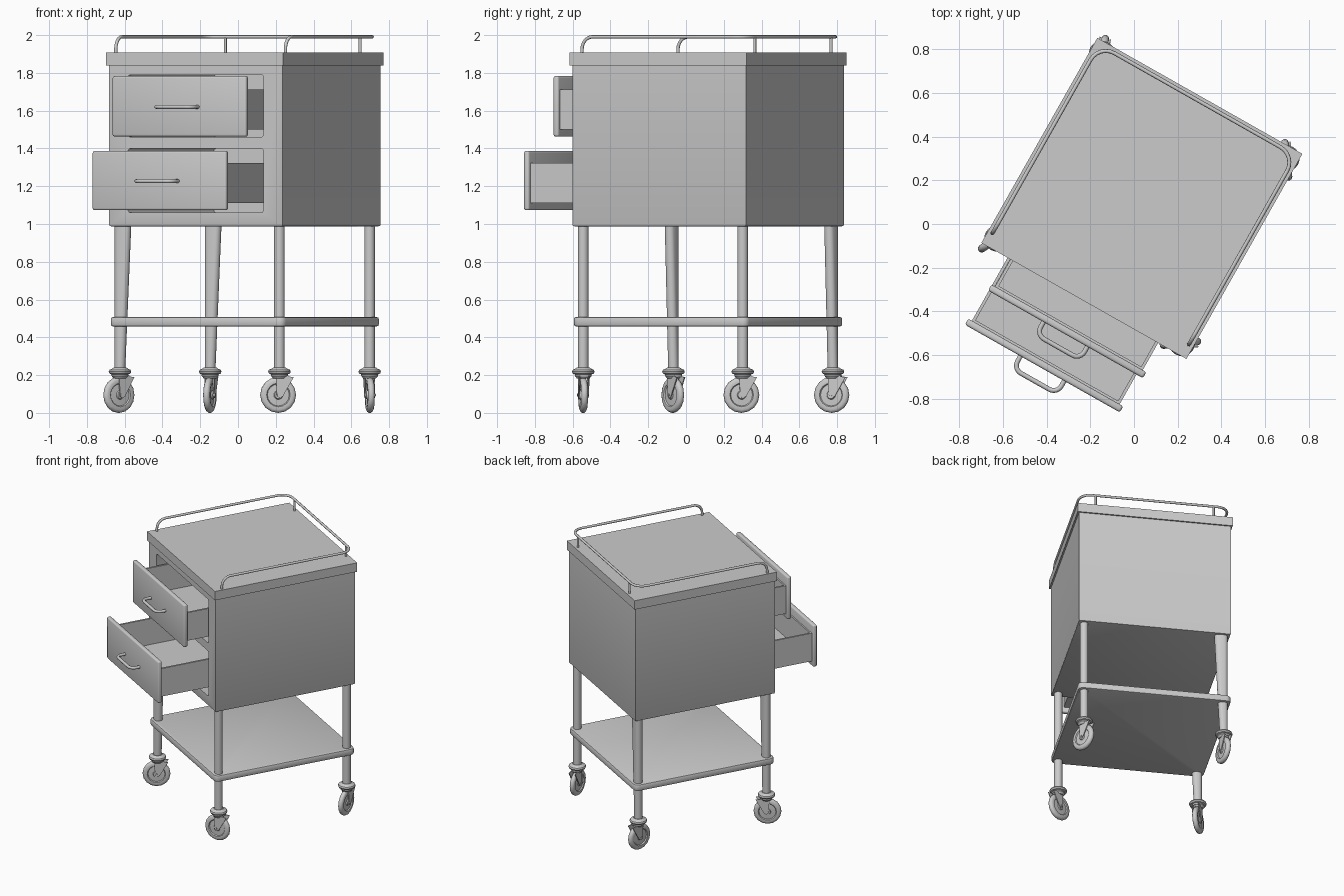
import bpy, bmesh, math
from mathutils import Vector, Matrix

if "Cube" in bpy.data.objects:
    bpy.data.objects.remove(bpy.data.objects["Cube"])

# The whole trolley is built square to the axes, then turned and shifted at the end
PLACE = Matrix.Translation((0.036, 0.117, 0)) @ Matrix.Rotation(math.radians(-29.5), 4, 'Z')


def finish(name, bm):
    bmesh.ops.recalc_face_normals(bm, faces=bm.faces[:])
    me = bpy.data.meshes.new(name)
    bm.to_mesh(me)
    bm.free()
    ob = bpy.data.objects.new(name, me)
    bpy.context.collection.objects.link(ob)
    return ob


def box_bm(lo, hi):
    lo, hi = Vector(lo), Vector(hi)
    bm = bmesh.new()
    bmesh.ops.create_cube(bm, size=1, matrix=Matrix.Translation((lo + hi) / 2)
                          @ Matrix.Diagonal((*(hi - lo), 1)))
    return bm


def bevel(bm, test, width, segs):
    es = [e for e in bm.edges if test(e)]
    bmesh.ops.bevel(bm, geom=es, offset=width, segments=segs, profile=0.5, affect='EDGES')


def along(e, axis):
    d = e.verts[1].co - e.verts[0].co
    return abs(d[axis]) > 0.99 * d.length


def tube(name, pts, fillets, radius):
    """Round bar along a path whose right-angle corners are filleted."""
    pts = [Vector(p) for p in pts]
    path = [pts[0]]
    for a, p, b, r in zip(pts, pts[1:], pts[2:], fillets):
        d1, d2 = (a - p).normalized(), (b - p).normalized()
        c = p + r * (d1 + d2)
        for i in range(7):
            t = math.pi / 2 * i / 6
            path.append(c - r * d2 * math.cos(t) - r * d1 * math.sin(t))
    path.append(pts[-1])
    cu = bpy.data.curves.new(name, 'CURVE')
    cu.dimensions = '3D'
    cu.bevel_depth, cu.bevel_resolution, cu.use_fill_caps = radius, 2, True
    sp = cu.splines.new('POLY')
    sp.points.add(len(path) - 1)
    for q, co in zip(sp.points, path):
        q.co = (*co, 1)
    ob = bpy.data.objects.new(name, cu)
    bpy.context.collection.objects.link(ob)


def lathe(name, profile, segs, matrix):
    """Spin (radius, height) points around z, closing both ends."""
    bm = bmesh.new()
    rings = [[bm.verts.new((r * math.cos(2 * math.pi * i / segs),
                            r * math.sin(2 * math.pi * i / segs), z)) for i in range(segs)]
             for r, z in profile]
    for a, b in zip(rings, rings[1:]):
        for i in range(segs):
            j = (i + 1) % segs
            bm.faces.new((a[i], a[j], b[j], b[i]))
    bm.faces.new(rings[0])
    bm.faces.new(rings[-1])
    bm.transform(matrix)
    return finish(name, bm)


# Cabinet with two drawer cavities
H = 0.5275
bm = box_bm((-H, -H, 0.988), (H, H, 1.845))
bevel(bm, lambda e: all(v.co.z < 1 for v in e.verts), 0.008, 2)
cabinet = finish("cabinet", bm)
for z0, z1 in ((1.06, 1.40), (1.46, 1.79)):
    bm = box_bm((-0.412, -0.7, z0), (0.412, 0.395, z1))
    bevel(bm, lambda e: along(e, 1), 0.015, 3)
    cutter = finish("cavity_cutter", bm)
    cutter.hide_render = True
    mod = cabinet.modifiers.new("cavity", 'BOOLEAN')
    mod.operation, mod.solver, mod.object = 'DIFFERENCE', 'EXACT', cutter
    bpy.context.view_layer.objects.active = cabinet
    bpy.ops.object.modifier_apply(modifier=mod.name)
    bpy.data.objects.remove(cutter)

# Worktop slab
T = 0.5385
finish("worktop", box_bm((-T, -T, 1.84), (T, T, 1.907)))

# Guard rail around three sides, with two back posts
R, Z = 0.516, 1.991
tube("guard_rail", [(-R, -0.475, 1.9), (-R, -0.475, Z), (-R, R, Z), (R, R, Z),
                    (R, -0.475, Z), (R, -0.475, 1.9)], (0.065, 0.08, 0.08, 0.065), 0.009)
for s in (-1, 1):
    tube("rail_post", [(s * 0.41, R, 1.9), (s * 0.41, R, Z)], (), 0.008)

# Drawers: front panel, open tray and handle
for label, u, v, z0, z1 in (("lower", -0.013, -0.885, 1.073, 1.387),
                            ("upper", 0.002, -0.697, 1.463, 1.783)):
    bm = box_bm((u - 0.407, v - 0.016, z0), (u + 0.407, v + 0.016, z1))
    bevel(bm, lambda e: True, 0.011, 3)
    finish(label + "_drawer_front", bm)

    bm = box_bm((u - 0.388, v + 0.012, z0 + 0.038), (u + 0.388, v + 0.90, z0 + 0.249))
    bm.normal_update()
    top = max(bm.faces, key=lambda f: f.calc_center_median().z)
    bmesh.ops.inset_region(bm, faces=[top], thickness=0.02)
    well = bmesh.ops.extrude_discrete_faces(bm, faces=[top])["faces"][0]
    bmesh.ops.translate(bm, verts=well.verts[:], vec=(0, 0, -0.195))
    finish(label + "_drawer_tray", bm)

    zh, a, b = (z0 + z1) / 2 - 0.003, v - 0.01, v - 0.083
    tube(label + "_drawer_handle", [(u - 0.115, a, zh), (u - 0.115, b, zh),
                                    (u + 0.115, b, zh), (u + 0.115, a, zh)], (0.04, 0.04), 0.011)

# Lower shelf with rounded corners and edges
bm = box_bm((-0.53, -0.53, 0.458), (0.53, 0.53, 0.507))
bevel(bm, lambda e: along(e, 2), 0.035, 4)
bevel(bm, lambda e: abs(e.verts[0].co.z - e.verts[1].co.z) < 1e-5, 0.01, 2)
finish("shelf", bm)

# Legs and swivelling casters; angle is the rolling direction in the final frame
COLLAR = [(0.034, 0.24), (0.042, 0.234), (0.056, 0.228), (0.060, 0.218), (0.056, 0.208),
          (0.045, 0.204), (0.045, 0.196), (0.034, 0.182)]
HALF = [(0.020, 0.020), (0.024, 0.012), (0.058, 0.010), (0.063, 0.017), (0.080, 0.018),
        (0.090, 0.013), (0.095, 0.005)]
WHEEL = HALF + [(r, -w) for r, w in reversed(HALF)]
FORK = [(-0.022, 0.197), (0.074, 0.190), (0.066, 0.176), (0.016, 0.088), (0.0, 0.078), (-0.016, 0.088)]
for label, x, y, angle in (("front_left", -1, -1, 33), ("front_right", 1, -1, 6),
                           ("back_left", -1, 1, 77), ("back_right", 1, 1, 96)):
    pos = Vector((x * 0.485, y * 0.485, 0))
    bm = bmesh.new()
    bmesh.ops.create_cone(bm, cap_ends=True, segments=20, radius1=0.028, radius2=0.028,
                          depth=0.77, matrix=Matrix.Translation((0, 0, 0.61)))
    if x < 0:  # left legs widen inward towards the top
        for w in bm.verts:
            if w.co.z > 0.9 and w.co.x > 0.001:
                w.co.x += 0.037
    bm.transform(Matrix.Translation(pos))
    finish(label + "_leg", bm)
    lathe(label + "_caster_collar", COLLAR, 20, Matrix.Translation(pos))

    turn = Matrix.Translation(pos) @ Matrix.Rotation(math.radians(angle + 29.5), 4, 'Z')
    axle = turn @ Matrix.Translation((-0.007, 0, 0.095)) @ Matrix.Rotation(math.pi / 2, 4, 'X')
    lathe(label + "_wheel", WHEEL, 16, axle)
    lathe(label + "_axle", [(0.009, -0.031), (0.009, 0.031)], 10, axle)

    bm = bmesh.new()
    for s in (-1, 1):  # fork cheeks
        f = bm.faces.new([bm.verts.new((p, s * 0.021, z)) for p, z in FORK])
        ext = bmesh.ops.extrude_face_region(bm, geom=[f])["geom"]
        bmesh.ops.translate(bm, verts=[g for g in ext if isinstance(g, bmesh.types.BMVert)],
                            vec=(0, s * 0.006, 0))
    bmesh.ops.create_cube(bm, size=1, matrix=Matrix.Translation((0.012, 0, 0.194))  # fork bridge
                          @ Matrix.Diagonal((0.066, 0.046, 0.006, 1)))
    bm.transform(turn)
    finish(label + "_caster_fork", bm)

# Smooth shading with sharp edges kept, then move everything into place
bpy.ops.object.select_all(action='DESELECT')
for ob in bpy.context.scene.objects:
    if ob.type == 'MESH':
        ob.select_set(True)
bpy.context.view_layer.objects.active = cabinet
bpy.ops.object.shade_smooth_by_angle(angle=math.radians(35))
for ob in bpy.context.scene.objects:
    ob.matrix_world = PLACE
